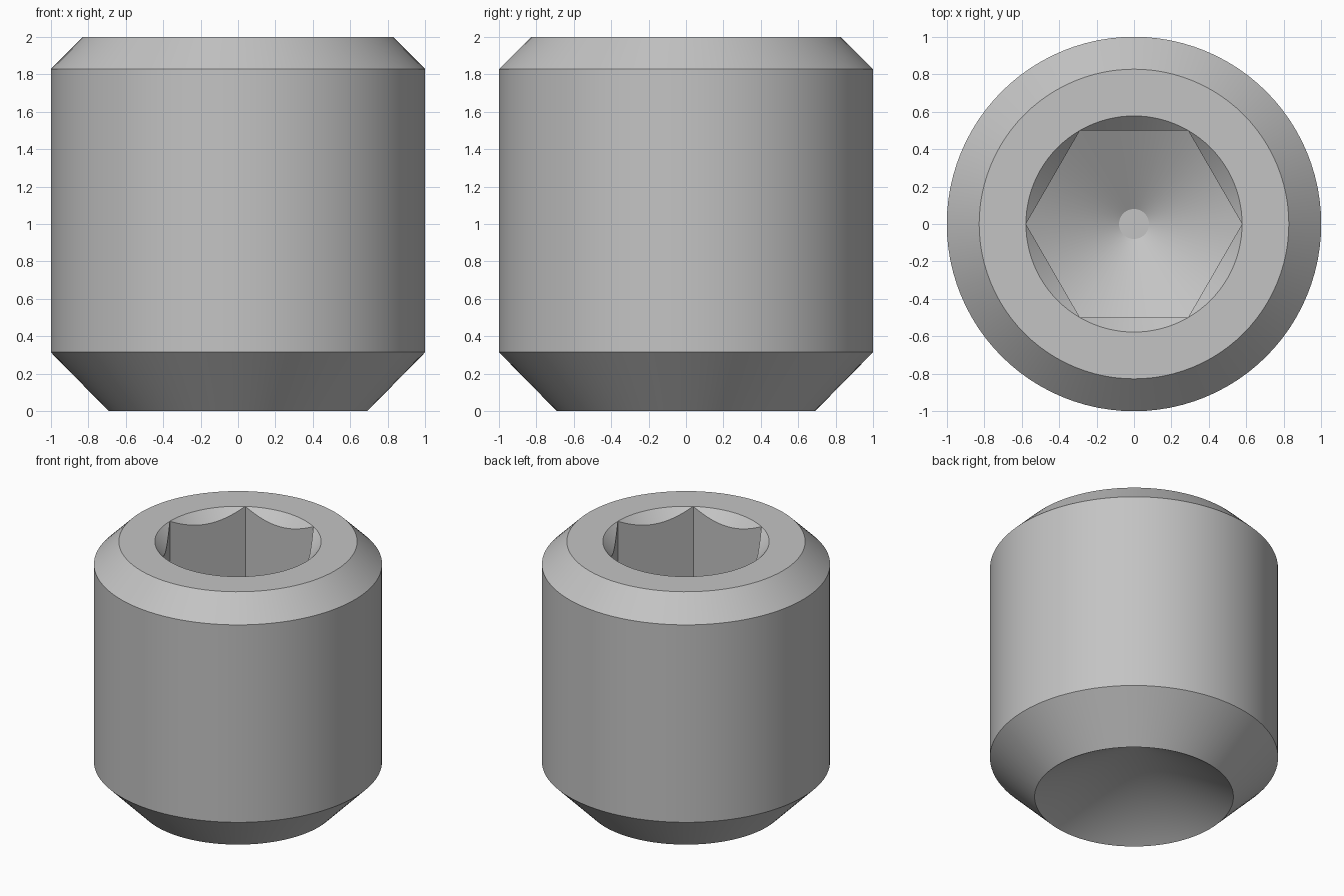
import bpy, bmesh
from math import pi, sin, cos, tan, radians

cube = bpy.data.objects.get("Cube")
if cube:
    bpy.data.objects.remove(cube, do_unlink=True)

SEGMENTS = 96                      # divisible by six, so socket corners fall on vertices
FLAT = 0.5                         # half the width across the socket flats
CORNER = FLAT / cos(pi / 6)
SLOPE = tan(radians(30))           # slope of the drilled cones
SOCKET_Z = 1.2                     # height of the socket corners' lower ends


def hexagon(angle):
    """Distance from the axis to the hexagon outline."""
    return FLAT / cos(angle % (pi / 3) - pi / 6)


def circle(radius, z):
    return lambda angle: (radius, z)


def socket_rim(angle):
    # where the 45 degree lead-in meets the hexagonal walls
    r = hexagon(angle)
    return r, 2 - (CORNER - r)


def socket_base(angle):
    # where the drilled cone meets the hexagonal walls
    r = hexagon(angle)
    return r, SOCKET_Z - (CORNER - r) * SLOPE


def loft(name, sections, material):
    """Skin a row of closed rings around z, capping both ends with a fan."""
    bm = bmesh.new()
    angles = [2 * pi * i / SEGMENTS for i in range(SEGMENTS)]
    rings = []
    for section in sections:
        ring = []
        for a in angles:
            r, z = section(a)
            ring.append(bm.verts.new((r * cos(a), r * sin(a), z)))
        rings.append(ring)
    for low, high in zip(rings, rings[1:]):
        for i in range(SEGMENTS):
            j = (i + 1) % SEGMENTS
            bm.faces.new((low[i], low[j], high[j], high[i]))
    bm.faces.new(rings[-1])
    # the zero-radius start and the socket corners collapse to single points
    bmesh.ops.remove_doubles(bm, verts=bm.verts[:], dist=1e-5)
    bmesh.ops.recalc_face_normals(bm, faces=bm.faces[:])
    mesh = bpy.data.meshes.new(name)
    bm.to_mesh(mesh)
    bm.free()
    mesh.materials.append(material)
    obj = bpy.data.objects.new(name, mesh)
    bpy.context.collection.objects.link(obj)
    return obj


# Plain grey steel
steel = bpy.data.materials.new("grey_steel")
steel.use_nodes = True
steel.diffuse_color = (0.55, 0.55, 0.55, 1)
steel.node_tree.nodes["Principled BSDF"].inputs["Base Color"].default_value = steel.diffuse_color

CUP = 0.69
TIP = 0.08
screw = loft("set_screw", [
    circle(0, CUP * SLOPE),        # apex of the cup point
    circle(CUP, 0),                # cup edge
    circle(1, 0.315),              # lower chamfer
    circle(1, 1.827),              # body
    circle(0.827, 2),              # upper chamfer
    circle(CORNER, 2),             # top face
    socket_rim,                    # lead-in
    socket_base,                   # hexagonal walls
    circle(TIP, SOCKET_Z - (CORNER - TIP) * SLOPE),  # drilled floor
], steel)

bpy.ops.object.select_all(action='DESELECT')
screw.select_set(True)
bpy.context.view_layer.objects.active = screw
bpy.ops.object.shade_smooth_by_angle(angle=radians(29))
